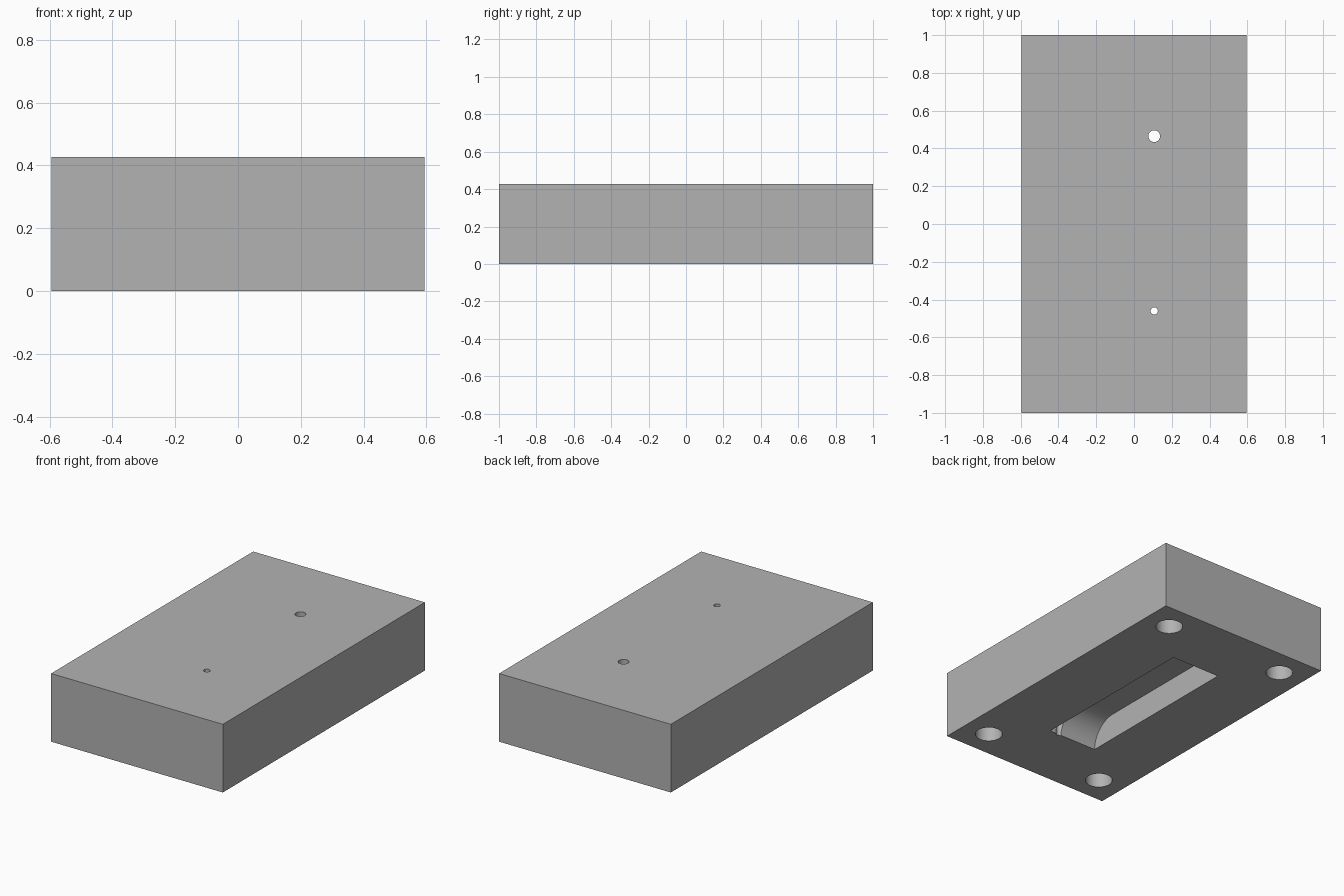
import bpy, bmesh, math
from mathutils import Matrix

cube = bpy.data.objects.get("Cube")
if cube:
    bpy.data.objects.remove(cube, do_unlink=True)

W, L, H = 1.19, 2.0, 0.427

grey = bpy.data.materials.new("plain_grey")
grey.use_nodes = True
grey.diffuse_color = (0.448, 0.448, 0.448, 1)
grey.node_tree.nodes["Principled BSDF"].inputs["Base Color"].default_value = grey.diffuse_color


def make(name, bm):
    bmesh.ops.recalc_face_normals(bm, faces=bm.faces)
    mesh = bpy.data.meshes.new(name)
    bm.to_mesh(mesh)
    bm.free()
    mesh.materials.append(grey)
    obj = bpy.data.objects.new(name, mesh)
    bpy.context.collection.objects.link(obj)
    return obj


def drill(name, x, y, radius, z0, z1):
    bm = bmesh.new()
    bmesh.ops.create_cone(bm, cap_ends=True, segments=40, radius1=radius, radius2=radius,
                          depth=z1 - z0, matrix=Matrix.Translation((x, y, (z0 + z1) / 2)))
    return make(name, bm)


def pocket_cutter(half_w, half_l, depth):
    # Side profile with a quarter-round at each end, extruded across x
    arc = [math.pi / 2 * i / 16 for i in range(17)]
    right = [(half_l - depth + depth * math.cos(a), depth * math.sin(a)) for a in arc]
    left = [(-y, z) for y, z in reversed(right)]
    profile = [(half_l, -0.1)] + right + left + [(-half_l, -0.1)]
    bm = bmesh.new()
    face = bm.faces.new([bm.verts.new((-half_w, y, z)) for y, z in profile])
    new = bmesh.ops.extrude_face_region(bm, geom=[face])["geom"]
    bmesh.ops.translate(bm, vec=(2 * half_w, 0, 0),
                        verts=[g for g in new if isinstance(g, bmesh.types.BMVert)])
    return make("pocket_cutter", bm)


# Solid block
bm = bmesh.new()
bmesh.ops.create_cube(bm, size=1)
bmesh.ops.scale(bm, vec=(W, L, H), verts=bm.verts)
bmesh.ops.translate(bm, vec=(0, 0, H / 2), verts=bm.verts)
block = make("block", bm)

# Underside pocket, ports through the top, small relief at the pocket end
cutters = [
    pocket_cutter(0.17, 0.563, 0.166),
    drill("large_port_cutter", 0.107, 0.465, 0.031, 0.05, H + 0.1),
    drill("small_port_cutter", 0.107, -0.46, 0.019, 0.05, H + 0.1),
    drill("relief_cutter", 0.107, -0.55, 0.022, -0.1, 0.1),
]
# Blind mounting holes in the four corners
for sx in (-1, 1):
    for sy in (-1, 1):
        cutters.append(drill("mounting_hole_cutter", sx * 0.422, sy * 0.825, 0.079, -0.1, 0.28))

bpy.context.view_layer.objects.active = block
for cutter in cutters:
    mod = block.modifiers.new("cut", 'BOOLEAN')
    mod.operation = 'DIFFERENCE'
    mod.solver = 'EXACT'
    mod.object = cutter
    bpy.ops.object.modifier_apply(modifier=mod.name)
for cutter in cutters:
    bpy.data.objects.remove(cutter, do_unlink=True)

# Smooth bores and rounded ends, sharp edges elsewhere
bpy.ops.object.select_all(action='DESELECT')
block.select_set(True)
bpy.ops.object.shade_smooth_by_angle(angle=math.radians(30))
